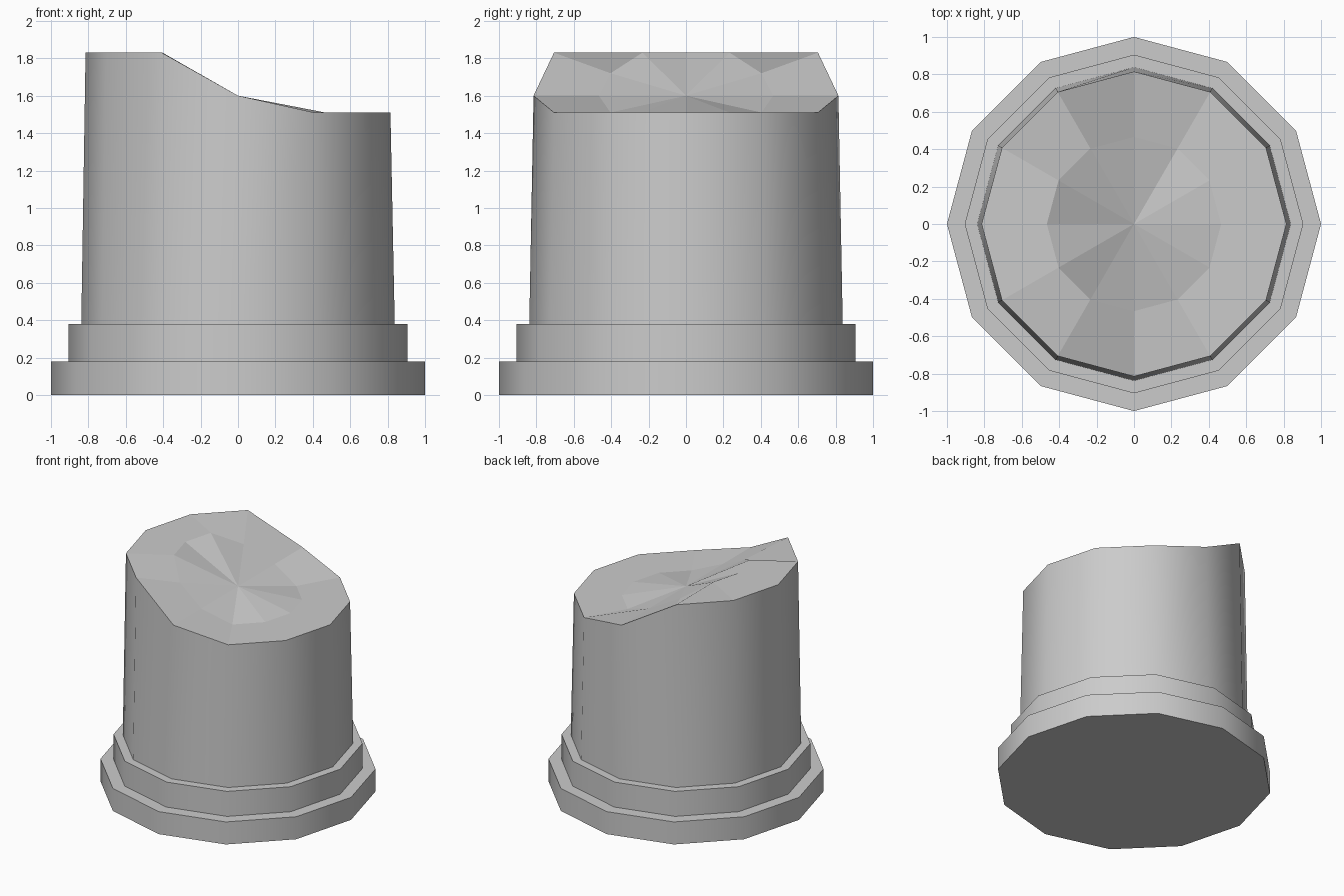
import bpy, bmesh
from math import cos, sin, pi, radians

if "Cube" in bpy.data.objects:
    bpy.data.objects.remove(bpy.data.objects["Cube"])

SIDES = 12


def add_ring(bm, radius, heights):
    return [bm.verts.new((radius * cos(2 * pi * i / SIDES),
                          radius * sin(2 * pi * i / SIDES), heights[i]))
            for i in range(SIDES)]


def bridge(bm, a, b, smooth=False):
    for i in range(SIDES):
        j = (i + 1) % SIDES
        bm.faces.new((a[i], a[j], b[j], b[i])).smooth = smooth


def finish(bm, name):
    mesh = bpy.data.meshes.new(name)
    bm.normal_update()
    for e in bm.edges:
        if len(e.link_faces) == 2 and e.calc_face_angle(0) > radians(40):
            e.smooth = False
    bm.to_mesh(mesh)
    bm.free()
    obj = bpy.data.objects.new(name, mesh)
    bpy.context.collection.objects.link(obj)
    return obj


def disc(name, radius, z0, z1):
    bm = bmesh.new()
    low = add_ring(bm, radius, [z0] * SIDES)
    high = add_ring(bm, radius, [z1] * SIDES)
    bridge(bm, low, high, True)
    bm.faces.new(low[::-1])
    bm.faces.new(high)
    finish(bm, name)


def mirrored(half):
    # heights for angles 0..180, mirrored front to back
    return half + half[-2:0:-1]


# Stepped base
disc("base_plate", 1.0, 0.0, 0.18)
disc("base_collar", 0.905, 0.18, 0.38)

# Tapered column with a swept, faceted top
bm = bmesh.new()
foot = add_ring(bm, 0.838, [0.38] * SIDES)
rim = add_ring(bm, 0.815, mirrored([1.51, 1.51, 1.51, 1.60, 1.83, 1.83, 1.83]))
inner = add_ring(bm, 0.466, mirrored([1.51, 1.51, 1.51, 1.60, 1.72, 1.83, 1.83]))
centre = bm.verts.new((0, 0, 1.60))
bridge(bm, foot, rim, True)
bridge(bm, rim, inner)
for i in range(SIDES):
    bm.faces.new((inner[i], inner[(i + 1) % SIDES], centre))
bm.faces.new(foot[::-1])
finish(bm, "column")
